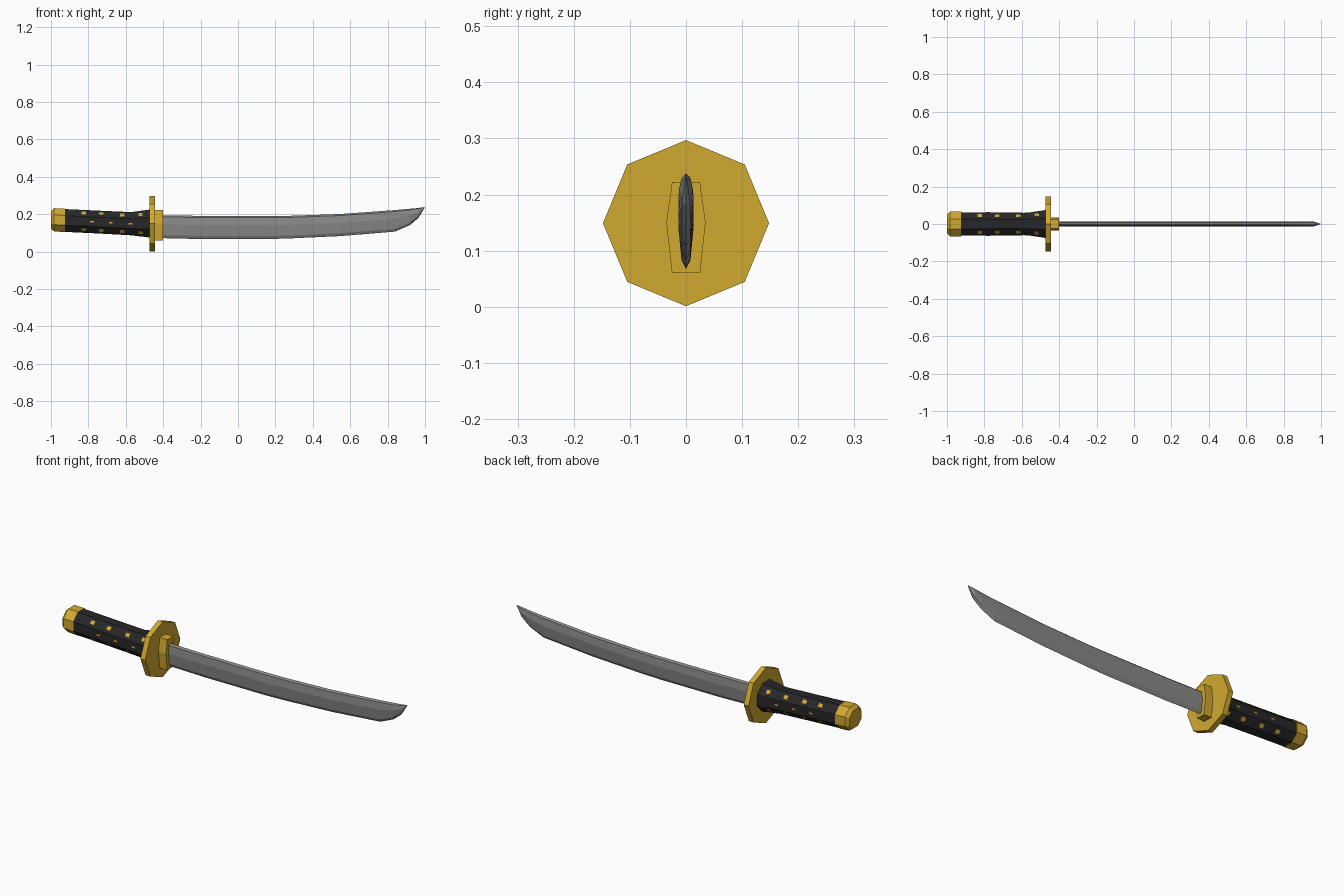
import bpy, bmesh, math
from mathutils import Vector

if "Cube" in bpy.data.objects:
    bpy.data.objects.remove(bpy.data.objects["Cube"])


def mat(name, r, g, b):
    m = bpy.data.materials.new(name)
    m.diffuse_color = (r, g, b, 1)
    m.use_nodes = True
    m.node_tree.nodes["Principled BSDF"].inputs["Base Color"].default_value = m.diffuse_color
    return m


gold = mat("gold", 0.64, 0.40, 0.03)
black = mat("black_wrap", 0.02, 0.02, 0.022)
steel = mat("steel", 0.25, 0.25, 0.245)


def loft(name, rings, material):
    """Skin a list of equal-length rings of points and cap both ends."""
    bm = bmesh.new()
    vs = [[bm.verts.new(p) for p in r] for r in rings]
    n = len(vs[0])
    for a, b in zip(vs, vs[1:]):
        for i in range(n):
            j = (i + 1) % n
            bm.faces.new((a[i], a[j], b[j], b[i]))
    bm.faces.new(vs[0][::-1])
    bm.faces.new(vs[-1])
    bmesh.ops.remove_doubles(bm, verts=bm.verts, dist=1e-5)
    bmesh.ops.recalc_face_normals(bm, faces=bm.faces)
    me = bpy.data.meshes.new(name)
    bm.to_mesh(me)
    bm.free()
    me.materials.append(material)
    ob = bpy.data.objects.new(name, me)
    bpy.context.collection.objects.link(ob)
    return ob


def octagon(x, zc, ry, rz, flat=True):
    """Eight-sided ring; ry and rz are half width and half height."""
    k = 1 / math.cos(math.pi / 8) if flat else 1
    o = math.pi / 8 if flat else 0
    return [(x, k * ry * math.cos(o + i * math.pi / 4),
             zc + k * rz * math.sin(o + i * math.pi / 4)) for i in range(8)]


# Blade: (x, edge z, spine z) stations
stations = [(-0.41, .072, .194), (-0.2, .067, .191), (0.16, .067, .190),
            (0.27, .070, .191), (0.55, .083, .201), (0.84, .107, .222),
            (0.92, .142, .229), (0.965, .180, .233), (0.998, .234, .238)]


def blade_ring(x, lo, hi):
    h = hi - lo
    w = min(1, h / 0.06)
    side = [(.008 * w, lo + .13 * h), (.0135 * w, lo + .6 * h),
            (.009 * w, hi - .07 * h)]
    return ([(x, 0, lo)] + [(x, y, z) for y, z in side] + [(x, 0, hi)]
            + [(x, -y, z) for y, z in reversed(side)])


loft("blade", [blade_ring(*s) for s in stations], steel)

# Guard and blade collar
loft("guard", [octagon(x, .149, .148, .148, False) for x in (-.472, -.444)], gold)
hexagon = [(.025, .222), (.035, .15), (.025, .06),
           (-.025, .06), (-.035, .15), (-.025, .222)]
loft("blade_collar", [[(x, y, z) for y, z in hexagon] for x in (-.445, -.40)], gold)

# Grip, flaring toward the guard: (x, centre z, half width, half height)
grip = [(-.94, .167, .063, .061), (-.75, .158, .061, .061),
        (-.57, .149, .060, .062), (-.47, .150, .075, .075)]
loft("grip", [octagon(*s) for s in grip], black)

# Pommel cap with bevelled end
loft("pommel", [octagon(-1.0, .168, .050, .047), octagon(-.983, .170, .066, .062),
                octagon(-.925, .167, .066, .063)], gold)


def grip_at(x):
    for a, b in zip(grip, grip[1:]):
        if x <= b[0]:
            t = (x - a[0]) / (b[0] - a[0])
            return [a[i] + t * (b[i] - a[i]) for i in range(1, 4)]


# Small gold studs laid on the slanted and side faces of the grip
def stud(name, x, angle, length, width):
    zc, ry, rz = grip_at(x)
    n = Vector((0, math.cos(angle), math.sin(angle)))
    t = Vector((0, -n.z, n.y))
    rings = []
    for d in (-.004, .002):
        c = Vector((x, 0, zc)) + n * (ry + d)
        rings.append([c + Vector((sx * length, 0, 0)) + t * sy * width
                      for sx, sy in ((-1, -1), (1, -1), (1, 1), (-1, 1))])
    loft(name, rings, gold)


for i, x in enumerate((-.825, -.73, -.62, -.52)):
    for q in range(4):
        stud(f"slant_stud_{i}_{q}", x, math.pi / 4 + q * math.pi / 2, .012, .010)
for i, x in enumerate((-.78, -.68, -.575)):
    for q in range(2):
        stud(f"side_stud_{i}_{q}", x, q * math.pi, .010, .004)
